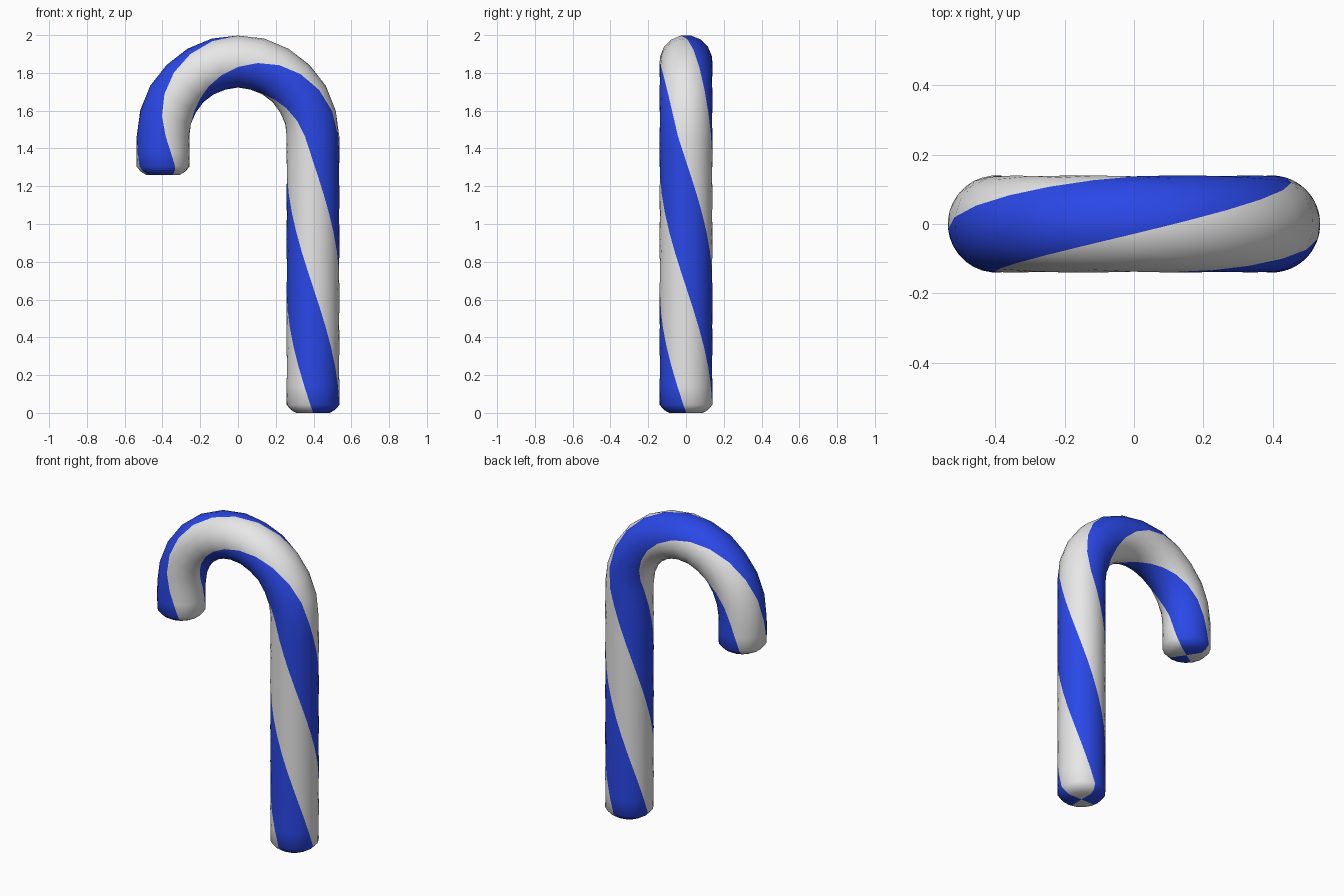
import bpy, bmesh
from math import sin, cos, pi, radians
from mathutils import Vector

cube = bpy.data.objects.get("Cube")
if cube:
    bpy.data.objects.remove(cube, do_unlink=True)

TUBE = 0.14          # thickness of the stick (radius)
BEND = 0.397         # radius of the crook
BEND_Z = 1.463       # height where the crook starts
TIP = 0.203          # straight length after the crook
SIDES = 16
TWIST = radians(135) # stripe twist per unit of length
ARC = pi * BEND
TOTAL = BEND_Z + ARC + TIP
FRONT = Vector((0, -1, 0))


def material(name, rgb):
    mat = bpy.data.materials.new(name)
    mat.use_nodes = True
    mat.diffuse_color = (*rgb, 1)
    mat.node_tree.nodes["Principled BSDF"].inputs["Base Color"].default_value = (*rgb, 1)
    return mat


def path(s):
    """Centre point and outward direction at distance s along the stick."""
    if s <= BEND_Z:
        return Vector((BEND, 0, s)), Vector((1, 0, 0))
    if s <= BEND_Z + ARC:
        a = (s - BEND_Z) / BEND
        out = Vector((cos(a), 0, sin(a)))
        return Vector((0, 0, BEND_Z)) + BEND * out, out
    return Vector((-BEND, 0, BEND_Z - (s - BEND_Z - ARC))), Vector((-1, 0, 0))


def ring(bm, s, radius):
    centre, out = path(s)
    verts = []
    for j in range(SIDES):
        phi = 2 * pi * j / SIDES - TWIST * s
        verts.append(bm.verts.new(centre + radius * (sin(phi) * out + cos(phi) * FRONT)))
    return verts


# Stations along the stick: chamfered end, shaft, crook, tip, chamfered end
CHAMFER = 0.042
stations = [(0, 0.09), (0.016, 0.117)]
stations += [(CHAMFER + (BEND_Z - CHAMFER) * i / 14, TUBE) for i in range(14)]
stations += [(BEND_Z + ARC * i / 12, TUBE) for i in range(13)]
stations += [(TOTAL - CHAMFER - 0.08, TUBE), (TOTAL - CHAMFER, TUBE),
             (TOTAL - 0.016, 0.117), (TOTAL, 0.09)]

bm = bmesh.new()
rings = [ring(bm, s, r) for s, r in stations]


def stripe(j):
    return 1 if (j * 4 // SIDES) % 2 == 0 else 0


# Twisted wall, coloured by quarter so the stripes spiral with the twist
for low, high in zip(rings, rings[1:]):
    for j in range(SIDES):
        k = (j + 1) % SIDES
        bm.faces.new((low[j], low[k], high[k], high[j])).material_index = stripe(j)

# End caps, with the quarters meeting in the middle
for end, s in ((rings[0], 0), (rings[-1], TOTAL)):
    middle = bm.verts.new(path(s)[0])
    for j in range(SIDES):
        bm.faces.new((end[j], end[(j + 1) % SIDES], middle)).material_index = stripe(j)

bmesh.ops.recalc_face_normals(bm, faces=bm.faces)
mesh = bpy.data.meshes.new("candy_cane")
bm.to_mesh(mesh)
bm.free()
mesh.materials.append(material("sugar_white", (0.8, 0.8, 0.8)))
mesh.materials.append(material("stripe_blue", (0.023, 0.064, 0.8)))

cane = bpy.data.objects.new("candy_cane", mesh)
bpy.context.collection.objects.link(cane)
bpy.ops.object.select_all(action="DESELECT")
cane.select_set(True)
bpy.context.view_layer.objects.active = cane
bpy.ops.object.shade_smooth_by_angle(angle=radians(60))
